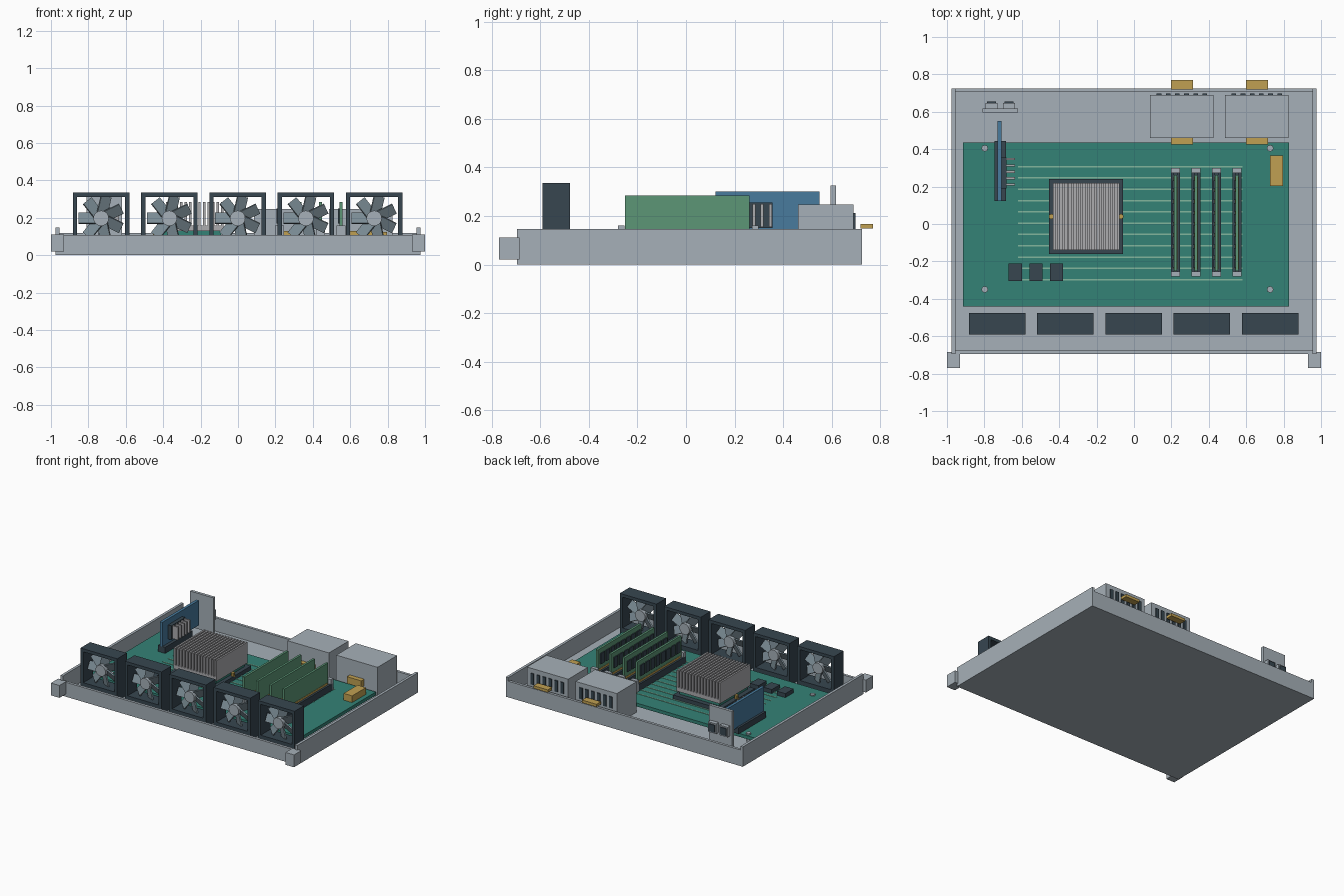
import bpy, bmesh, math
from mathutils import Matrix, Vector

if "Cube" in bpy.data.objects:
    bpy.data.objects.remove(bpy.data.objects["Cube"])


def material(name, rgb):
    """Flat material from 0-255 display values."""
    m = bpy.data.materials.new(name)
    lin = [((c / 255 + 0.055) / 1.055) ** 2.4 for c in rgb]
    m.diffuse_color = (*lin, 1)
    m.use_nodes = True
    m.node_tree.nodes["Principled BSDF"].inputs["Base Color"].default_value = m.diffuse_color
    return m


STEEL = material("steel grey", (166, 176, 184))
FIN = material("aluminium fin", (172, 172, 175))
BLADE = material("blade grey", (122, 139, 148))
DARK = material("dark slate", (55, 70, 80))
BOARD = material("board teal", (52, 130, 118))
TRACE = material("trace pale green", (130, 182, 158))
MEMORY = material("memory green", (92, 150, 118))
BLUE = material("card blue", (72, 123, 158))
GOLD = material("gold", (192, 160, 82))


def finish(name, bm, mat):
    bmesh.ops.recalc_face_normals(bm, faces=bm.faces)
    me = bpy.data.meshes.new(name)
    bm.to_mesh(me)
    bm.free()
    me.materials.append(mat)
    ob = bpy.data.objects.new(name, me)
    bpy.context.collection.objects.link(ob)
    return ob


def add_box(bm, x0, x1, y0, y1, z0, z1, turn=Matrix()):
    size = Matrix.Diagonal((x1 - x0, y1 - y0, z1 - z0, 1))
    mid = Matrix.Translation(((x0 + x1) / 2, (y0 + y1) / 2, (z0 + z1) / 2))
    bmesh.ops.create_cube(bm, size=1, matrix=turn @ mid @ size)


def boxes(name, mat, items):
    bm = bmesh.new()
    for b in items:
        add_box(bm, *b)
    return finish(name, bm, mat)


def discs(name, mat, centres, r, depth, sides, axis="Z"):
    bm = bmesh.new()
    rot = Matrix.Rotation(math.pi / 2, 4, "X") if axis == "Y" else Matrix()
    for c in centres:
        bmesh.ops.create_cone(bm, cap_ends=True, segments=sides, radius1=r, radius2=r,
                              depth=depth, matrix=Matrix.Translation(c) @ rot)
    return finish(name, bm, mat)


# Tray: floor, walls and front ears
boxes("tray_floor", STEEL, [(-0.975, 0.975, -0.695, 0.725, 0, 0.02)])
boxes("side_walls", STEEL, [(x, x + 0.02, -0.695, 0.725, 0, 0.147) for x in (-0.975, 0.955)])
boxes("front_wall", STEEL, [(-0.955, 0.955, -0.695, -0.675, 0, 0.107)])
boxes("back_wall", STEEL, [(-0.955, 0.955, 0.705, 0.725, 0, 0.12)])
boxes("rack_ears", STEEL, [(x, x + 0.07, -0.77, -0.685, 0.02, 0.112) for x in (-1.0, 0.93)])

# Main board with traces, standoffs and screws
TOP = 0.075
boxes("main_board", BOARD, [(-0.915, 0.83, -0.44, 0.435, 0.05, TOP)])
boxes("board_traces", TRACE, [(-0.62, 0.58, y - 0.004, y + 0.004, TOP, TOP + 0.003)
                              for y in [-0.298 + 0.0605 * i for i in range(11)]])
corners = [(x, y) for x in (-0.798, 0.728) for y in (-0.35, 0.405)]
discs("standoffs", STEEL, [(x, y, 0.035) for x, y in corners], 0.015, 0.032, 6)
discs("board_screws", STEEL, [(x, y, TOP + 0.004) for x, y in corners], 0.018, 0.01, 8)
boxes("regulator_chips", DARK, [(x, x + 0.07, -0.305, -0.21, TOP, 0.105)
                                for x in (-0.67, -0.558, -0.45)])
boxes("board_power_socket", GOLD, [(0.727, 0.797, 0.203, 0.365, TOP, 0.125)])

# Processor socket and finned heatsink
boxes("processor_socket", DARK, [(-0.455, -0.06, -0.16, 0.24, TOP, 0.105)])
boxes("processor_substrate", BOARD, [(-0.42, -0.09, -0.125, 0.205, 0.105, 0.13)])
boxes("heatsink_base", FIN, [(-0.433, -0.077, -0.14, 0.22, 0.13, 0.16)])
FINS = 15
step = (0.356 - 0.013) / (FINS - 1)
boxes("heatsink_fins", FIN, [(-0.433 + i * step, -0.42 + i * step, -0.14, 0.22, 0.16, 0.285)
                             for i in range(FINS)])
discs("heatsink_screws", GOLD, [(-0.442, 0.04, 0.115), (-0.07, 0.04, 0.115)], 0.014, 0.03, 10)

# Memory: slots, latches, sticks, contacts and chips on the left faces
rows = [0.222 + 0.1095 * i for i in range(4)]
boxes("memory_slot_rails", DARK, [(x + s - 0.008, x + s + 0.008, -0.275, 0.29, TOP, 0.125)
                                  for x in rows for s in (-0.017, 0.017)])
boxes("memory_slot_floor", DARK, [(x - 0.01, x + 0.01, -0.275, 0.29, TOP, 0.1) for x in rows])
boxes("memory_latches", STEEL, [(x - 0.025, x + 0.025, y, y + 0.027, TOP, 0.16)
                                for x in rows for y in (-0.28, 0.272)])
boxes("memory_sticks", MEMORY, [(x - 0.008, x + 0.008, -0.25, 0.262, 0.1, 0.285) for x in rows])
boxes("memory_contacts", GOLD, [(x - 0.01, x + 0.01, -0.24, 0.25, 0.1, 0.14) for x in rows])
boxes("memory_chips", DARK, [(x - 0.015, x - 0.008, y, y + 0.045, 0.17, 0.25)
                             for x in rows for y in [-0.232 + 0.06 * i for i in range(8)]])

# Expansion card with its slot, cooler, bracket and ports
boxes("card_slot", DARK, [(-0.745, -0.685, 0.122, 0.445, TOP, 0.12)])
boxes("expansion_card", BLUE, [(-0.729, -0.708, 0.122, 0.55, 0.115, 0.3)])
boxes("card_chip", DARK, [(-0.708, -0.682, 0.19, 0.355, 0.15, 0.255)])
boxes("card_cooler_fins", FIN, [(-0.682, -0.637, y, y + 0.012, 0.155, 0.25)
                                for y in [0.205 + 0.034 * i for i in range(5)]])
boxes("card_bracket", STEEL, [(-0.81, -0.62, 0.595, 0.617, 0.06, 0.325)])
boxes("card_ports", STEEL, [(x, x + 0.065, 0.617, 0.647, 0.14, 0.215) for x in (-0.795, -0.7)])
boxes("port_openings", DARK, [(x + 0.008, x + 0.057, 0.647, 0.654, 0.15, 0.205)
                              for x in (-0.795, -0.7)])

# Power supplies with vents, plugs and rear handles
for i, x in enumerate((0.086, 0.486)):
    n = "_left" if i == 0 else "_right"
    boxes("power_supply" + n, STEEL, [(x, x + 0.34, 0.46, 0.69, 0.02, 0.247)])
    boxes("supply_vents" + n, DARK, [(x + 0.035 + 0.049 * k, x + 0.06 + 0.049 * k,
                                      0.69, 0.697, 0.13, 0.213) for k in range(6)])
    boxes("supply_plug" + n, GOLD, [(x + 0.112, x + 0.23, 0.425, 0.46, 0.08, 0.13)])
    boxes("supply_handle" + n, GOLD, [(x + 0.112, x + 0.23, 0.718, 0.77, 0.148, 0.168)])

# Cooling fans: open square frames, hubs and pitched blades
W, T, Z0, Z1, Y0, Y1 = 0.151, 0.023, 0.06, 0.335, -0.59, -0.477
ZC = (Z0 + Z1) / 2
for i in range(5):
    x = (i - 2) * 0.365 - 0.002
    boxes(f"fan_frame_{i + 1}", DARK, [
        (x - W, x - W + T, Y0, Y1, Z0, Z1), (x + W - T, x + W, Y0, Y1, Z0, Z1),
        (x - W + T, x + W - T, Y0, Y1, Z1 - T, Z1), (x - W + T, x + W - T, Y0, Y1, Z0, Z0 + T)])
    boxes(f"fan_foot_{i + 1}", DARK, [(x - W, x + W, Y0, Y1, 0.02, Z0)])
    discs(f"fan_hub_{i + 1}", STEEL, [(x, -0.535, ZC)], 0.041, 0.07, 20, "Y")
    bm = bmesh.new()
    for k in range(7):
        turn = (Matrix.Translation((x, -0.535, ZC))
                @ Matrix.Rotation(-math.radians(77 + k * 360 / 7), 4, "Y")
                @ Matrix.Rotation(math.radians(28), 4, "X"))
        add_box(bm, 0.03, 0.12, -0.005, 0.005, -0.031, 0.031, turn)
    finish(f"fan_blades_{i + 1}", bm, BLADE)
